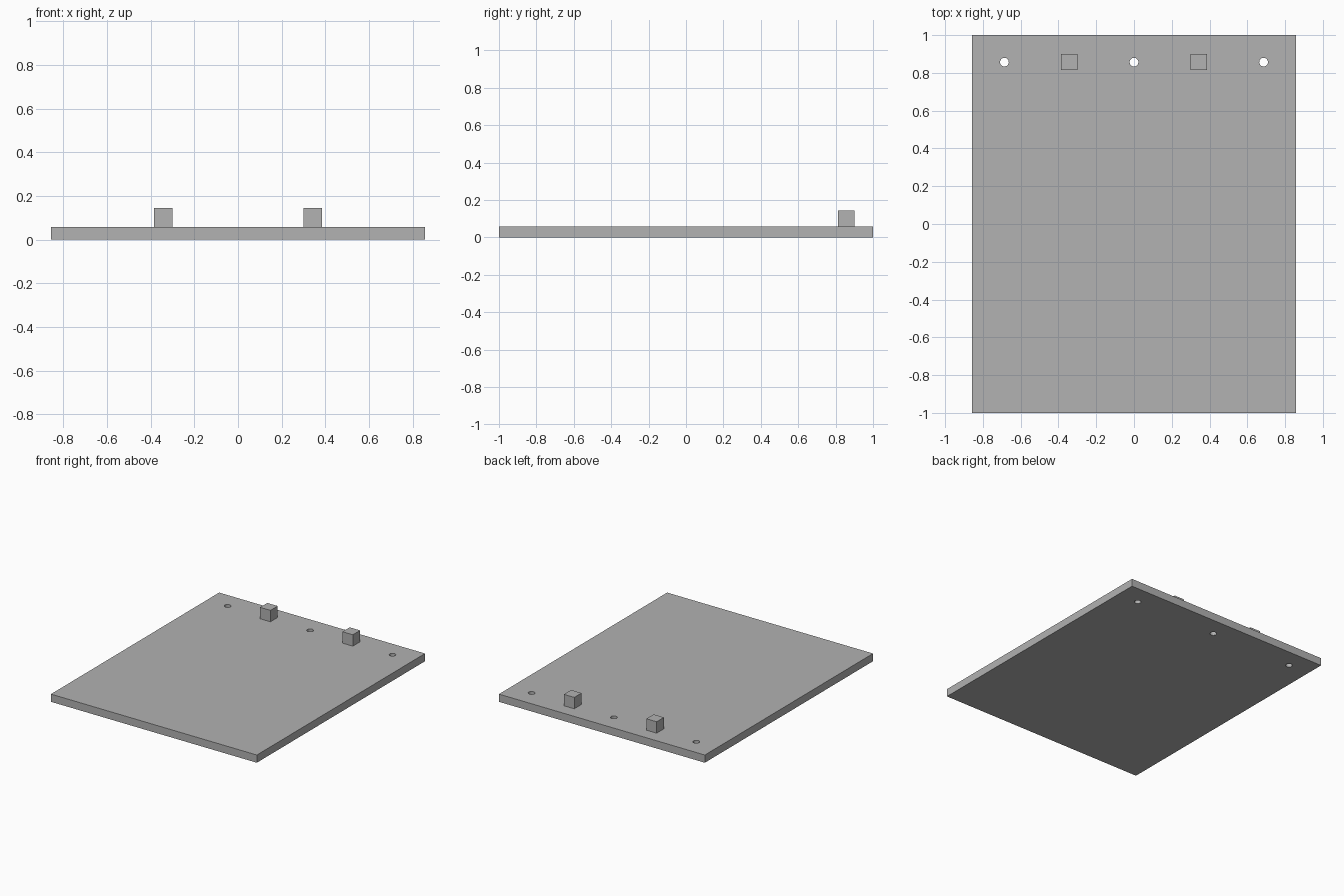
import bpy

cube = bpy.data.objects.get("Cube")
if cube:
    bpy.data.objects.remove(cube, do_unlink=True)

WIDTH, DEPTH, THICK = 1.714, 2.0, 0.058
ROW_Y = 0.857        # line shared by the pegs and holes
PEG = 0.086
HOLE_RADIUS = 0.023

grey = bpy.data.materials.new("plain_grey")
grey.use_nodes = True
colour = (0.445, 0.445, 0.445, 1)
grey.diffuse_color = colour
grey.node_tree.nodes["Principled BSDF"].inputs["Base Color"].default_value = colour


def box(name, size, location):
    bpy.ops.mesh.primitive_cube_add(size=1, location=location)
    obj = bpy.context.object
    obj.name = name
    obj.scale = size
    bpy.ops.object.transform_apply(location=False, rotation=False, scale=True)
    obj.data.materials.append(grey)
    return obj


# Flat base plate
plate = box("base_plate", (WIDTH, DEPTH, THICK), (0, 0, THICK / 2))

# Round through holes along the back edge
for label, x in (("right", -0.686), ("middle", 0), ("left", 0.686)):
    bpy.ops.mesh.primitive_cylinder_add(vertices=32, radius=HOLE_RADIUS,
                                        depth=THICK * 4, location=(x, ROW_Y, THICK / 2))
    cutter = bpy.context.object
    cutter.name = f"{label}_hole_cutter"
    cutter.data.materials.append(grey)
    cutter.hide_render = True
    cutter.hide_set(True)
    cutter.display_type = 'WIRE'
    cut = plate.modifiers.new(f"{label}_hole", 'BOOLEAN')
    cut.operation = 'DIFFERENCE'
    cut.solver = 'EXACT'
    cut.object = cutter

# Square pegs standing between the holes
for label, side in (("right", -1), ("left", 1)):
    box(f"{label}_peg", (PEG, PEG, PEG), (side * 0.343, ROW_Y, THICK + PEG / 2))
